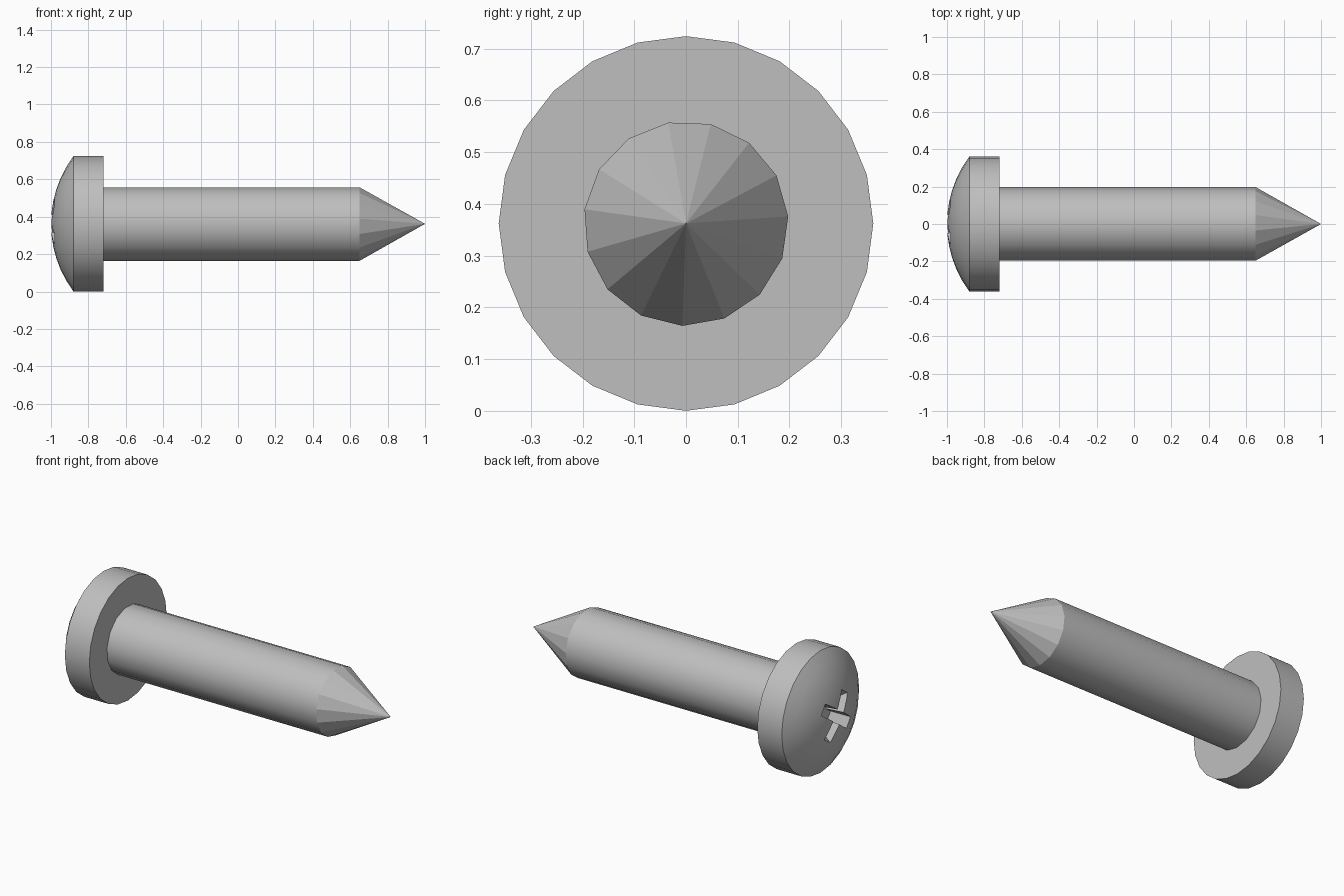
import bpy
import bmesh
from math import cos, sin, pi, radians, sqrt

cube = bpy.data.objects.get("Cube")
if cube:
    bpy.data.objects.remove(cube)

AXIS_Z = 0.362      # height of the screw's centre line
HEAD_R, SHAFT_R = 0.362, 0.198
RIM_X, SEAT_X, TIP_X = -0.88, -0.72, 0.65

steel = bpy.data.materials.new("grey_steel")
steel.use_nodes = True
colour = (0.52, 0.52, 0.52, 1)
steel.diffuse_color = colour
steel.node_tree.nodes["Principled BSDF"].inputs["Base Color"].default_value = colour


def make_object(name, bm):
    bmesh.ops.recalc_face_normals(bm, faces=bm.faces)
    mesh = bpy.data.meshes.new(name)
    bm.to_mesh(mesh)
    bm.free()
    mesh.materials.append(steel)
    obj = bpy.data.objects.new(name, mesh)
    bpy.context.collection.objects.link(obj)
    return obj


def lathe(name, profile, sides, phase):
    """Turn (x, radius) points around the centre line; zero radius is a pole."""
    bm = bmesh.new()
    rings = []
    for x, r in profile:
        count = sides if r > 0 else 1
        angles = [phase + 2 * pi * i / sides for i in range(count)]
        rings.append([bm.verts.new((x, r * cos(a), AXIS_Z + r * sin(a))) for a in angles])
    for a, b in zip(rings, rings[1:]):
        for i in range(sides):
            j = (i + 1) % sides
            corners = [a[i % len(a)], a[j % len(a)], b[j % len(b)], b[i % len(b)]]
            bm.faces.new(list(dict.fromkeys(corners)))
    for ring in (rings[0], rings[-1]):
        if len(ring) > 1:
            bm.faces.new(ring)
    return make_object(name, bm)


def select_only(obj):
    bpy.ops.object.select_all(action="DESELECT")
    obj.select_set(True)
    bpy.context.view_layer.objects.active = obj


# Head: shallow spherical dome above a straight rim
rise = RIM_X + 1
ball = (HEAD_R ** 2 + rise ** 2) / (2 * rise)
dome = []
for i in range(7):
    r = HEAD_R * i / 6
    dome.append((-1 + ball - sqrt(ball ** 2 - r ** 2), r))
head = lathe("head", dome + [(SEAT_X, HEAD_R)], 24, radians(90))

# Shaft and pointed tip
shaft = lathe("shaft", [(SEAT_X - 0.02, SHAFT_R), (TIP_X, SHAFT_R)], 15, radians(4))
tip = lathe("tip", [(TIP_X, SHAFT_R), (1, 0)], 15, radians(4))


# Cross-shaped driver recess, tapering inwards
def cross_ring(bm, x, reach, half):
    ring = []
    for k in range(4):
        turn = k * pi / 2 + radians(35)
        c, s = cos(turn), sin(turn)
        for u, v in ((half, -half), (reach, -half), (reach, half)):
            ring.append(bm.verts.new((x, u * c - v * s, AXIS_Z + u * s + v * c)))
    return ring


bm = bmesh.new()
outer = cross_ring(bm, -1.02, 0.17, 0.036)
inner = cross_ring(bm, -0.89, 0.08, 0.026)
for i in range(len(outer)):
    j = (i + 1) % len(outer)
    bm.faces.new((outer[i], outer[j], inner[j], inner[i]))
bm.faces.new(outer)
bm.faces.new(inner)
cutter = make_object("recess_cutter", bm)
cutter.hide_render = True

select_only(head)
cut = head.modifiers.new("recess", "BOOLEAN")
cut.object = cutter
cut.operation = "DIFFERENCE"
cut.solver = "EXACT"
bpy.ops.object.modifier_apply(modifier=cut.name)
bpy.data.objects.remove(cutter)

# Smooth turned surfaces, while the tip keeps its flat facets
for part in (head, shaft):
    select_only(part)
    bpy.ops.object.shade_smooth_by_angle(angle=radians(30))
